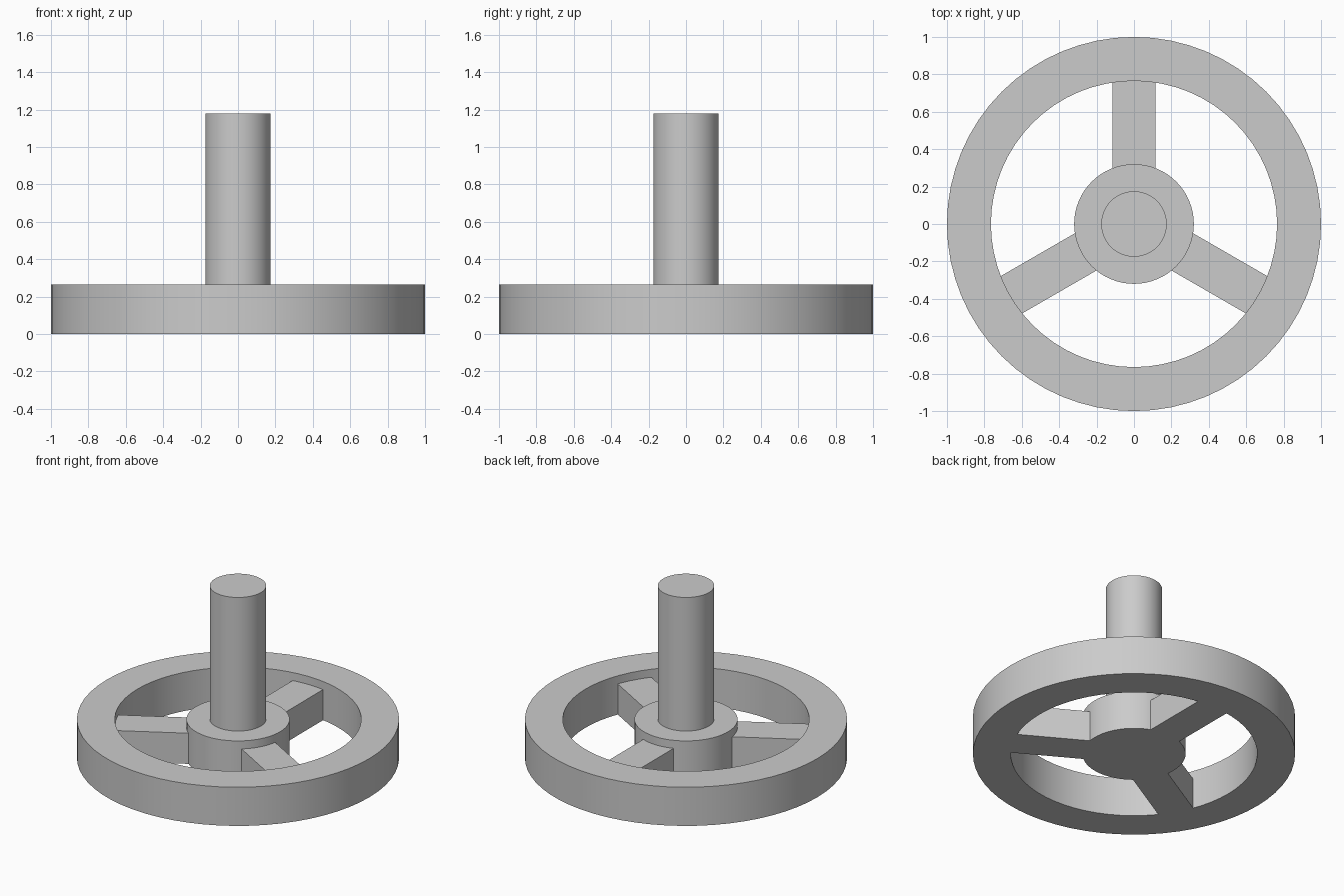
import bpy, bmesh, math
from mathutils import Matrix

cube = bpy.data.objects.get("Cube")
if cube:
    bpy.data.objects.remove(cube, do_unlink=True)

RIM_OUTER, RIM_INNER, RIM_TOP = 1.0, 0.765, 0.265
HUB_RADIUS, SHAFT_RADIUS, SHAFT_TOP = 0.32, 0.175, 1.18
SPOKE_HALF, SPOKE_TOP = 0.115, 0.21
SEGMENTS = 64

grey = bpy.data.materials.new("plain_grey")
grey.use_nodes = True
colour = (0.6, 0.6, 0.6, 1)
grey.diffuse_color = colour
grey.node_tree.nodes["Principled BSDF"].inputs["Base Color"].default_value = colour


def finish(name, bm):
    """Turn a bmesh into a smooth shaded object with crisp edges."""
    bmesh.ops.remove_doubles(bm, verts=bm.verts, dist=1e-5)
    bmesh.ops.recalc_face_normals(bm, faces=bm.faces)
    mesh = bpy.data.meshes.new(name)
    bm.to_mesh(mesh)
    bm.free()
    mesh.materials.append(grey)
    obj = bpy.data.objects.new(name, mesh)
    bpy.context.collection.objects.link(obj)
    bpy.ops.object.select_all(action='DESELECT')
    obj.select_set(True)
    bpy.context.view_layer.objects.active = obj
    bpy.ops.object.shade_smooth_by_angle(angle=math.radians(30))


def cylinder(name, radius, bottom, top):
    bm = bmesh.new()
    bmesh.ops.create_cone(bm, cap_ends=True, segments=SEGMENTS,
                          radius1=radius, radius2=radius, depth=top - bottom,
                          matrix=Matrix.Translation((0, 0, (bottom + top) / 2)))
    finish(name, bm)


def ring(name, outer, inner, top):
    """Spin a rectangular section around the axis."""
    bm = bmesh.new()
    section = [(inner, 0), (outer, 0), (outer, top), (inner, top)]
    verts = [bm.verts.new((r, 0, z)) for r, z in section]
    edges = [bm.edges.new((verts[i - 1], verts[i])) for i in range(4)]
    bmesh.ops.spin(bm, geom=verts + edges, cent=(0, 0, 0), axis=(0, 0, 1),
                   angle=math.tau, steps=SEGMENTS)
    finish(name, bm)


def spoke(name, angle):
    """Bar with curved ends that fit the hub and the rim."""
    bm = bmesh.new()
    xs = [SPOKE_HALF * (i / 4 - 1) for i in range(9)]
    near, far = HUB_RADIUS - 0.005, RIM_INNER + 0.005
    outline = [(x, math.sqrt(near ** 2 - x ** 2)) for x in xs]
    outline += [(x, math.sqrt(far ** 2 - x ** 2)) for x in reversed(xs)]
    base = bm.faces.new([bm.verts.new((x, y, 0)) for x, y in outline])
    top = bmesh.ops.extrude_face_region(bm, geom=[base], use_keep_orig=True)
    lifted = [v for v in top["geom"] if isinstance(v, bmesh.types.BMVert)]
    bmesh.ops.translate(bm, verts=lifted, vec=(0, 0, SPOKE_TOP))
    bmesh.ops.rotate(bm, verts=bm.verts, matrix=Matrix.Rotation(angle, 3, 'Z'))
    finish(name, bm)


# Wheel
ring("rim", RIM_OUTER, RIM_INNER, RIM_TOP)
cylinder("hub", HUB_RADIUS, 0, RIM_TOP)
for i, side in enumerate(("back", "front_right", "front_left")):
    spoke(side + "_spoke", i * math.tau / 3)

# Upright shaft on the hub
cylinder("shaft", SHAFT_RADIUS, RIM_TOP, SHAFT_TOP)
